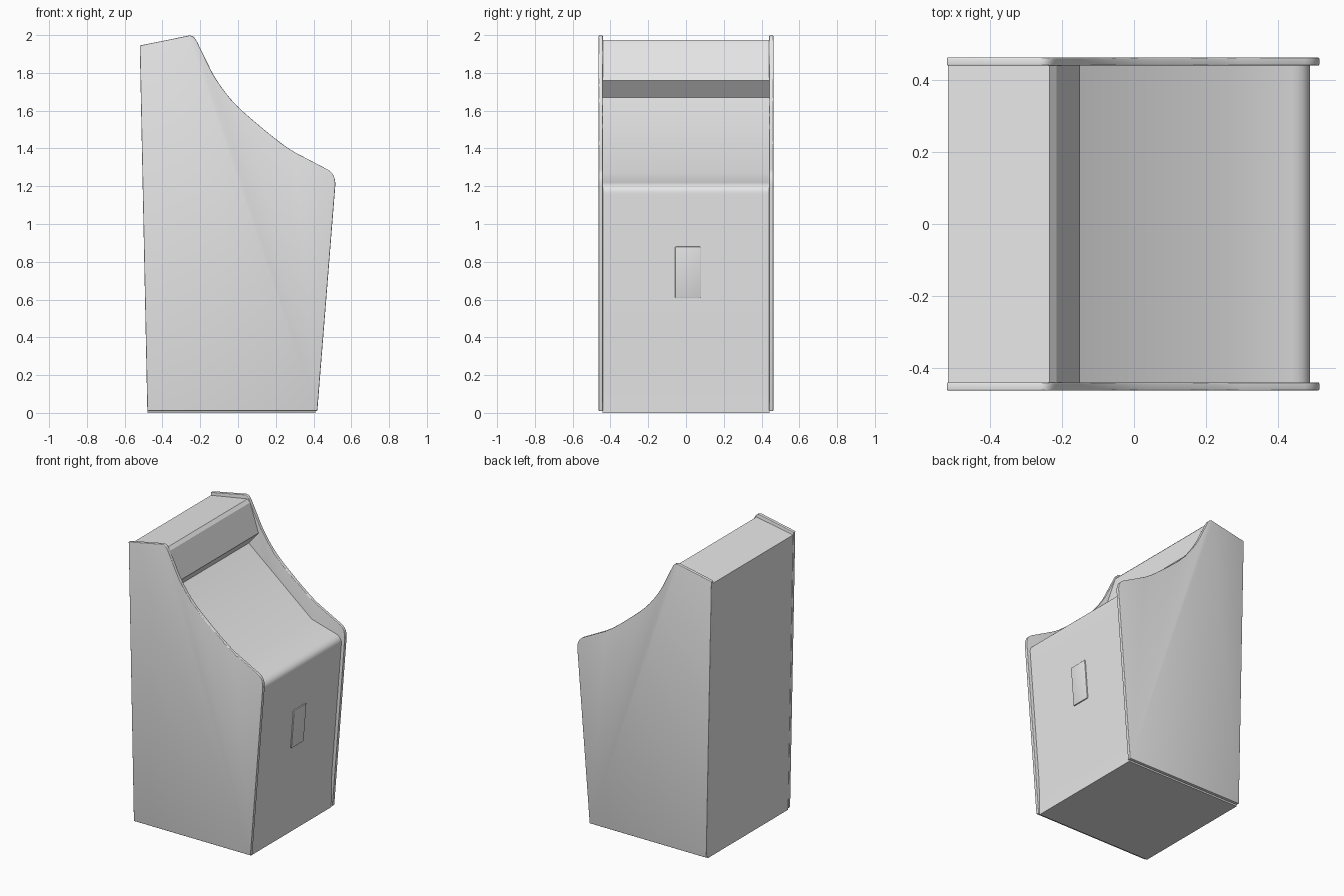
import bpy
import math

cube = bpy.data.objects.get("Cube")
if cube:
    bpy.data.objects.remove(cube, do_unlink=True)

grey = bpy.data.materials.new("light grey")
grey.use_nodes = True
COLOUR = (0.8, 0.8, 0.8, 1.0)
grey.diffuse_color = COLOUR
grey.node_tree.nodes["Principled BSDF"].inputs["Base Color"].default_value = COLOUR


def finish(obj, bevel=0.0, angle=30):
    """Assign the colour, round the edges and smooth the shading."""
    obj.data.materials.append(grey)
    bpy.ops.object.select_all(action="DESELECT")
    obj.select_set(True)
    bpy.context.view_layer.objects.active = obj
    if bevel:
        mod = obj.modifiers.new("rounded edge", "BEVEL")
        mod.width = bevel
        mod.segments = 3
        mod.limit_method = "ANGLE"
        mod.angle_limit = math.radians(50)
        bpy.ops.object.modifier_apply(modifier=mod.name)
    bpy.ops.object.shade_smooth_by_angle(angle=math.radians(angle))


def extrude_profile(name, points, y0, y1, bevel=0.0, angle=30):
    """Extrude an x-z profile between two y positions."""
    n = len(points)
    verts = [(x, y, z) for y in (y0, y1) for x, z in points]
    faces = [tuple(range(n)), tuple(reversed(range(n, 2 * n)))]
    faces += [(i, i + n, (i + 1) % n + n, (i + 1) % n) for i in range(n)]
    mesh = bpy.data.meshes.new(name)
    mesh.from_pydata(verts, [], faces)
    obj = bpy.data.objects.new(name, mesh)
    bpy.context.collection.objects.link(obj)
    finish(obj, bevel, angle)
    return obj


def rounded(a, corner, b, steps=6):
    """Curve from a to b that is pulled towards the corner."""
    out = []
    for i in range(steps + 1):
        t = i / steps
        out.append(tuple((1 - t) ** 2 * p + 2 * t * (1 - t) * q + t * t * r
                         for p, q, r in zip(a, corner, b)))
    return out


def smooth_path(pts, steps=4):
    """Catmull-Rom curve through the inner points."""
    out = []
    for p0, p1, p2, p3 in zip(pts, pts[1:], pts[2:], pts[3:]):
        for i in range(steps):
            t = i / steps
            out.append(tuple(0.5 * (2 * b + (c - a) * t
                                    + (2 * a - 5 * b + 4 * c - d) * t * t
                                    + (3 * b - a - 3 * c + d) * t ** 3)
                             for a, b, c, d in zip(p0, p1, p2, p3)))
    return out


# Side panels with a swept front edge
sweep = smooth_path([(0.48, 1.285), (0.30, 1.38), (0.20, 1.45), (0.09, 1.54), (0.0, 1.62),
                     (-0.07, 1.70), (-0.13, 1.79), (-0.175, 1.88), (-0.22, 1.97)])
side = [(-0.48, 0.01), (0.42, 0.01)]
side += rounded((0.515, 1.20), (0.52, 1.262), (0.475, 1.288))
side += sweep
side += rounded((-0.216, 1.963), (-0.235, 2.003), (-0.262, 1.997))
side += [(-0.52, 1.945)]
for name, y0, y1 in (("right_side_panel", -0.463, -0.44), ("left_side_panel", 0.44, 0.463)):
    extrude_profile(name, side, y0, y1, bevel=0.004)

# Cabinet body: kick plate, front, control deck, screen, marquee, top and back
body = [(-0.478, 0.0), (0.41, 0.0), (0.415, 0.24)]
body += rounded((0.489, 1.16), (0.493, 1.205), (0.44, 1.22))
body += [(0.26, 1.27), (-0.225, 1.67), (-0.15, 1.76), (-0.215, 1.955),
         (-0.235, 1.975), (-0.517, 1.925)]
extrude_profile("cabinet_body", body, -0.441, 0.441, angle=25)

# Coin door, a thin plate lying on the sloping front
bpy.ops.mesh.primitive_cube_add(size=1)
door = bpy.context.object
door.name = "coin_door"
door.scale = (0.016, 0.135, 0.27)
bpy.ops.object.transform_apply(location=False, rotation=False, scale=True)
finish(door, bevel=0.004)
slope = (0.489 - 0.415) / (1.16 - 0.24)
door.location = (0.415 + (0.745 - 0.24) * slope, 0.01, 0.745)
door.rotation_euler.y = math.atan(slope)
